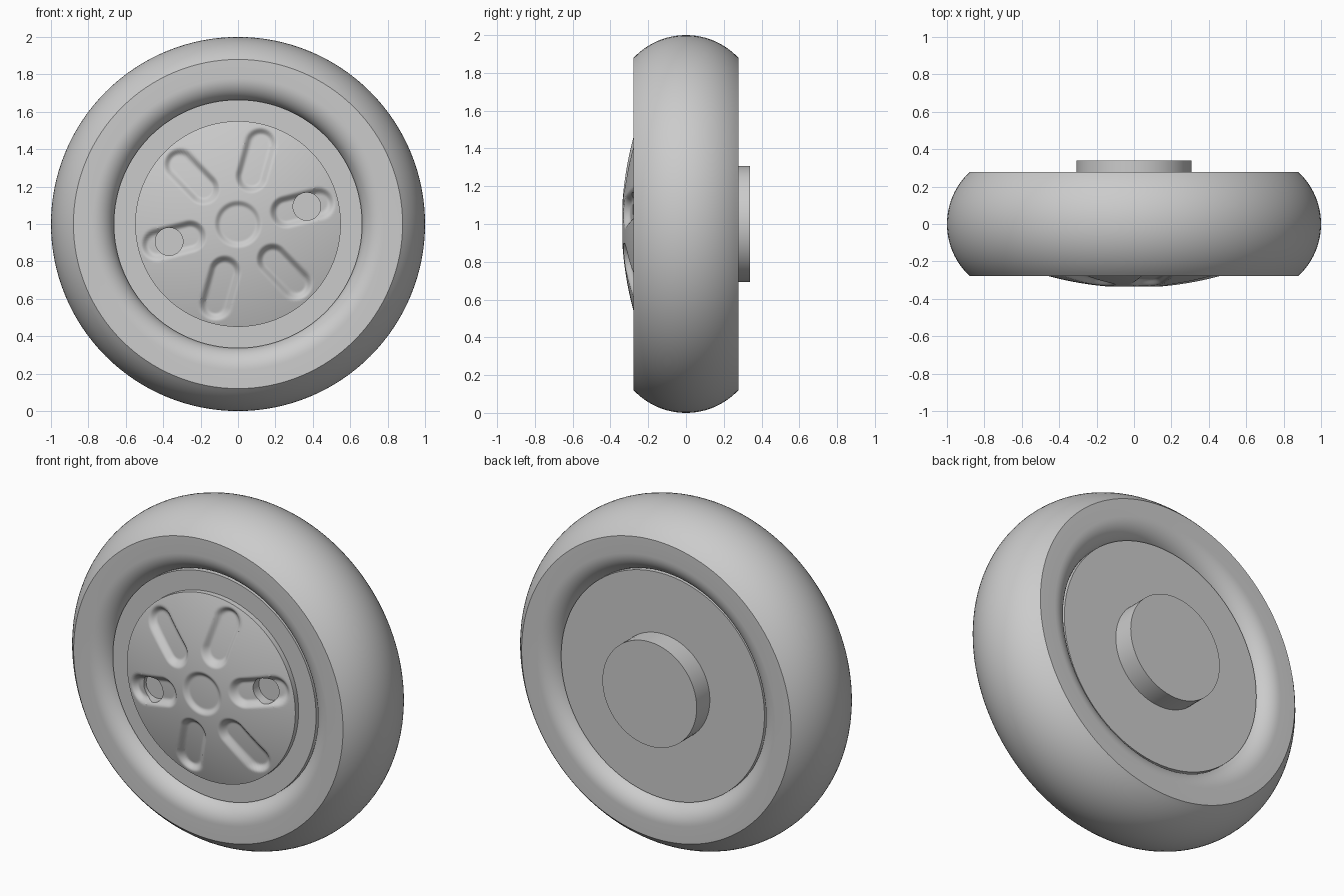
import bpy, bmesh, math
from mathutils import Vector, Matrix

cube = bpy.data.objects.get("Cube")
if cube:
    bpy.data.objects.remove(cube, do_unlink=True)

AXLE = Vector((0, 0, 1))
grey = bpy.data.materials.new("plain_grey")
grey.use_nodes = True
grey.diffuse_color = (0.6, 0.6, 0.6, 1)
grey.node_tree.nodes["Principled BSDF"].inputs["Base Color"].default_value = (0.6, 0.6, 0.6, 1)


def lathe(name, profile, steps=128, closed=False, shape=None):
    """Spin (radius, depth) points about the wheel axle, then optionally reshape."""
    bm = bmesh.new()
    verts = [bm.verts.new((r, y, 0)) for r, y in profile]
    edges = [bm.edges.new(pair) for pair in zip(verts, verts[1:])]
    if closed:
        edges.append(bm.edges.new((verts[-1], verts[0])))
    bmesh.ops.spin(bm, geom=verts + edges, cent=(0, 0, 0), axis=(0, 1, 0),
                   angle=math.tau, steps=steps, use_merge=False)
    bmesh.ops.remove_doubles(bm, verts=bm.verts, dist=0.00005)
    bmesh.ops.recalc_face_normals(bm, faces=bm.faces)
    if shape:
        for v in bm.verts:
            v.co.y += shape(v.co)
    mesh = bpy.data.meshes.new(name)
    bm.to_mesh(mesh)
    bm.free()
    mesh.materials.append(grey)
    obj = bpy.data.objects.new(name, mesh)
    obj.location = AXLE
    bpy.context.collection.objects.link(obj)
    return obj


def smooth(obj):
    bpy.ops.object.select_all(action='DESELECT')
    obj.select_set(True)
    bpy.context.view_layer.objects.active = obj
    bpy.ops.object.shade_smooth_by_angle(angle=math.radians(32))


def ramp(t):
    t = min(max(t, 0), 1)
    return t * t * (3 - 2 * t)


# Tyre: rounded tread, flat side walls, rounded inner lips
HALF = 0.277
R = (HALF ** 2 + 0.12 ** 2) / 0.24
spread = math.asin(HALF / R)
tread = [(1 - R + R * math.cos(a), R * math.sin(a))
         for a in (spread * (i / 12 - 1) for i in range(25))]
lip = [(0.78 - 0.12 * math.sin(a), HALF - 0.12 * (1 - math.cos(a)))
       for a in (math.pi / 2 * i / 12 for i in range(13))]
tyre = lathe("tyre", tread + lip + [(r, -y) for r, y in reversed(lip)], closed=True)

# Wheel disc and rear hub
disc = lathe("wheel_disc", [(0, -0.22), (0.664, -0.22), (0.664, 0.217), (0, 0.217)])
hub = lathe("rear_hub", [(0, 0.2), (0.308, 0.2), (0.308, 0.34), (0, 0.34)], steps=64)

# Front cap: shallow dome with six soft radial slots and a round centre dimple
TILT = math.radians(14.3)


def cap_recess(co):
    r = math.hypot(co.x, co.z)
    if co.y > -0.24 or r > 0.548:
        return 0
    depth = 0.02 * ramp((0.128 - r) / 0.035)
    angle = math.atan2(co.z, co.x) - TILT
    step = math.pi / 3
    angle -= step * round(angle / step)
    u, v = r * math.cos(angle), r * math.sin(angle)
    gap = math.hypot(u - min(max(u, 0.265), 0.445), v)
    return depth + 0.032 * ramp((0.09 - gap) / 0.042)


rings = 78
dome = [(0.55 * i / rings, -0.34 + (0.55 * i / rings) ** 2 / 3.4) for i in range(rings + 1)]
cap = lathe("front_cap", dome + [(0.55, -0.2), (0, -0.2)], steps=256, shape=cap_recess)

# Two round holes in opposite slots
for side, turn in (("left", 0), ("right", math.pi)):
    a = TILT + turn
    bm = bmesh.new()
    bmesh.ops.create_cone(bm, cap_ends=True, segments=40, radius1=0.074, radius2=0.074, depth=0.2,
                          matrix=Matrix.Rotation(math.pi / 2, 4, 'X'))
    mesh = bpy.data.meshes.new(side + "_hole_cutter")
    bm.to_mesh(mesh)
    bm.free()
    mesh.materials.append(grey)
    cutter = bpy.data.objects.new(side + "_hole_cutter", mesh)
    cutter.location = AXLE + Vector((0.38 * math.cos(a), -0.325, 0.38 * math.sin(a)))
    bpy.context.collection.objects.link(cutter)
    cut = cap.modifiers.new(side + "_hole", 'BOOLEAN')
    cut.operation, cut.solver, cut.object = 'DIFFERENCE', 'EXACT', cutter
    bpy.ops.object.select_all(action='DESELECT')
    bpy.context.view_layer.objects.active = cap
    cap.select_set(True)
    bpy.ops.object.modifier_apply(modifier=cut.name)
    bpy.data.objects.remove(cutter, do_unlink=True)

for part in (tyre, disc, hub, cap):
    smooth(part)
